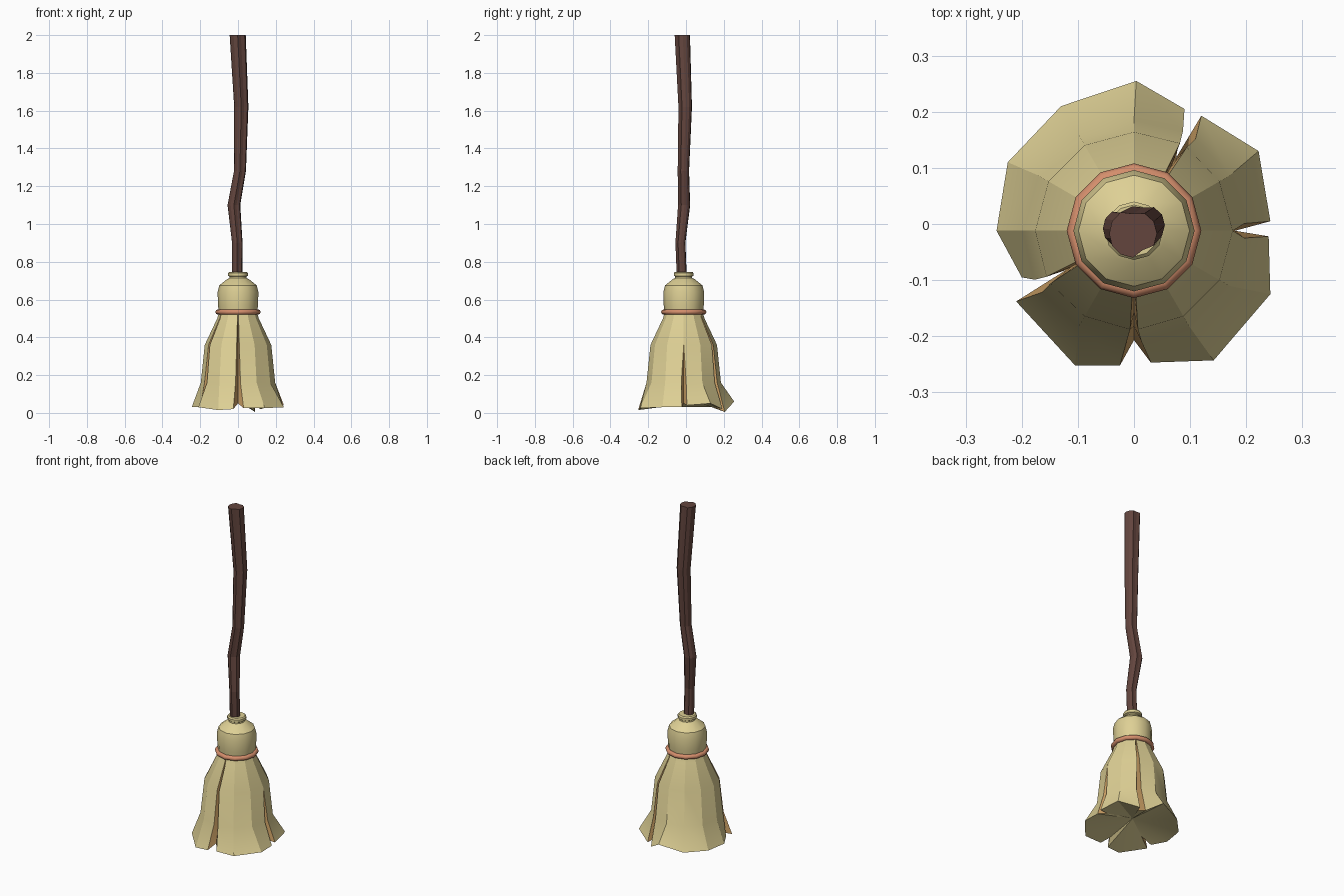
import bpy, bmesh, math
from mathutils import Vector

if "Cube" in bpy.data.objects:
    bpy.data.objects.remove(bpy.data.objects["Cube"])

CY = -0.012  # broom axis offset in y


def mat(name, rgb):
    m = bpy.data.materials.new(name)
    m.diffuse_color = (*rgb, 1)
    m.use_nodes = True
    m.node_tree.nodes["Principled BSDF"].inputs["Base Color"].default_value = m.diffuse_color
    return m


straw = mat("straw", (0.73, 0.63, 0.30))
inner_straw = mat("inner_straw", (0.65, 0.38, 0.14))
wood = mat("dark_wood", (0.125, 0.060, 0.048))
cord = mat("copper_cord", (0.66, 0.27, 0.15))


def finish(name, bm, mats, angle=None):
    bmesh.ops.remove_doubles(bm, verts=bm.verts, dist=1e-5)
    bmesh.ops.recalc_face_normals(bm, faces=bm.faces)
    me = bpy.data.meshes.new(name)
    bm.to_mesh(me)
    bm.free()
    ob = bpy.data.objects.new(name, me)
    bpy.context.collection.objects.link(ob)
    for m in mats:
        me.materials.append(m)
    if angle:
        bpy.ops.object.select_all(action='DESELECT')
        ob.select_set(True)
        bpy.context.view_layer.objects.active = ob
        bpy.ops.object.shade_smooth_by_angle(angle=math.radians(angle))
    return ob


def loft(bm, rings, cap=True, closed=False):
    vr = [[bm.verts.new(p) for p in r] for r in rings]
    n = len(vr[0])
    for a, b in zip(vr, vr[1:] + (vr[:1] if closed else [])):
        for i in range(n):
            j = (i + 1) % n
            bm.faces.new((a[i], a[j], b[j], b[i]))
    if cap:
        bm.faces.new(vr[0])
        bm.faces.new(vr[-1])


def circle(r, z, n=12, x=0, y=CY, mult=None):
    out = []
    for i in range(n):
        a = 2 * math.pi * i / n
        k = r * (mult[i] if mult else 1)
        out.append((x + k * math.cos(a), y + k * math.sin(a), z))
    return out


# crooked handle with two bark grooves
path = [(0.70, -.005, -.020, .028), (0.90, -.004, -.028, .028),
        (1.10, -.022, -.008, .034), (1.28, .010, -.012, .032),
        (1.62, .017, -.002, .038), (2.00, -.002, -.017, .043)]
bark = [1, 1.0, 0.97, 0.82, 1.02, 1, .98, 1, 1, 1, .80, 1.0]
bm = bmesh.new()
loft(bm, [circle(r, z, 12, x, y, bark) for z, x, y, r in path])
finish("handle", bm, [wood])

# bound neck of the broom head
bm = bmesh.new()
loft(bm, [circle(r, z) for r, z in
          [(.100, .52), (.106, .57), (.108, .64), (.099, .675), (.058, .708),
           (.045, .714), (.045, .722), (.052, .726), (.052, .74), (.046, .747)]])
finish("bristle_neck", bm, [straw], 32)

# cord ring tied around the neck
bm = bmesh.new()
loft(bm, [circle(.106 + .014 * math.cos(t), .534 + .014 * math.sin(t))
          for t in [k * math.pi / 4 for k in range(8)]], cap=False, closed=True)
finish("cord_ring", bm, [cord], 50)

# flared bristles: 12 columns, four of them split open into slits
levels = [(.100, .535), (.110, .50), (.176, .36), (.197, .16)]
half_gap = [0, .003, .007, .013]
# slit angle: (first open level, inner radius per level incl. hem)
slits = {0: (3, (.10, .11, .176, .18, .18)), 60: (1, (.10, .10, .13, .14, .15)),
         210: (1, (.10, .10, .13, .14, .14)), 270: (1, (.10, .10, .145, .17, .195))}
# hem corners (x, y, z), two for each slit
hem = {0: [(.240, -.022, .03), (.243, .005, .04)], 30: [(.222, .13, .05)],
       60: [(.120, .193, .02), (.090, .205, .005)], 90: [(.004, .255, .06)],
       120: [(-.13, .21, .03)], 150: [(-.225, .11, .03)], 180: [(-.245, -.012, .03)],
       210: [(-.20, -.095, .03), (-.21, -.138, .03)], 240: [(-.105, -.252, .015)],
       270: [(-.025, -.252, .02), (.03, -.247, .025)], 300: [(.142, -.243, .025)],
       330: [(.243, -.125, .03)]}
cols, kinds = [], []
for deg in range(0, 360, 30):
    a = math.radians(deg)
    d, t = Vector((math.cos(a), math.sin(a), 0)), Vector((-math.sin(a), math.cos(a), 0))
    base = [Vector((0, CY, z)) + d * r for r, z in levels]
    if deg not in slits:
        cols.append(base + [Vector(hem[deg][0])])
        kinds.append(0)
        continue
    first, inner = slits[deg]
    gap = [g if i >= first else 0 for i, g in enumerate(half_gap)]
    cols.append([p - t * g for p, g in zip(base, gap)] + [Vector(hem[deg][0])])
    cols.append([Vector((0, CY, z)) + d * (inner[i] if gap[i] else r)
                 for i, (r, z) in enumerate(levels)]
                + [Vector((0, CY, .05)) + d * inner[4]])
    cols.append([p + t * g for p, g in zip(base, gap)] + [Vector(hem[deg][1])])
    kinds += [1, 1, 0]

bm = bmesh.new()
centre = Vector((0, CY, .085))
for c, kind in enumerate(kinds):
    a, b = cols[c], cols[(c + 1) % len(cols)]
    for i in range(4):
        pts = []
        for p in (a[i], b[i], b[i + 1], a[i + 1]):
            if all((p - q).length > 1e-5 for q in pts):
                pts.append(p)
        if len(pts) > 2:
            f = bm.faces.new([bm.verts.new(p) for p in pts])
            f.material_index = kind
    # hollowed underside
    bm.faces.new([bm.verts.new(p) for p in (a[4], b[4], centre)])
finish("bristle_skirt", bm, [straw, inner_straw], 25)
